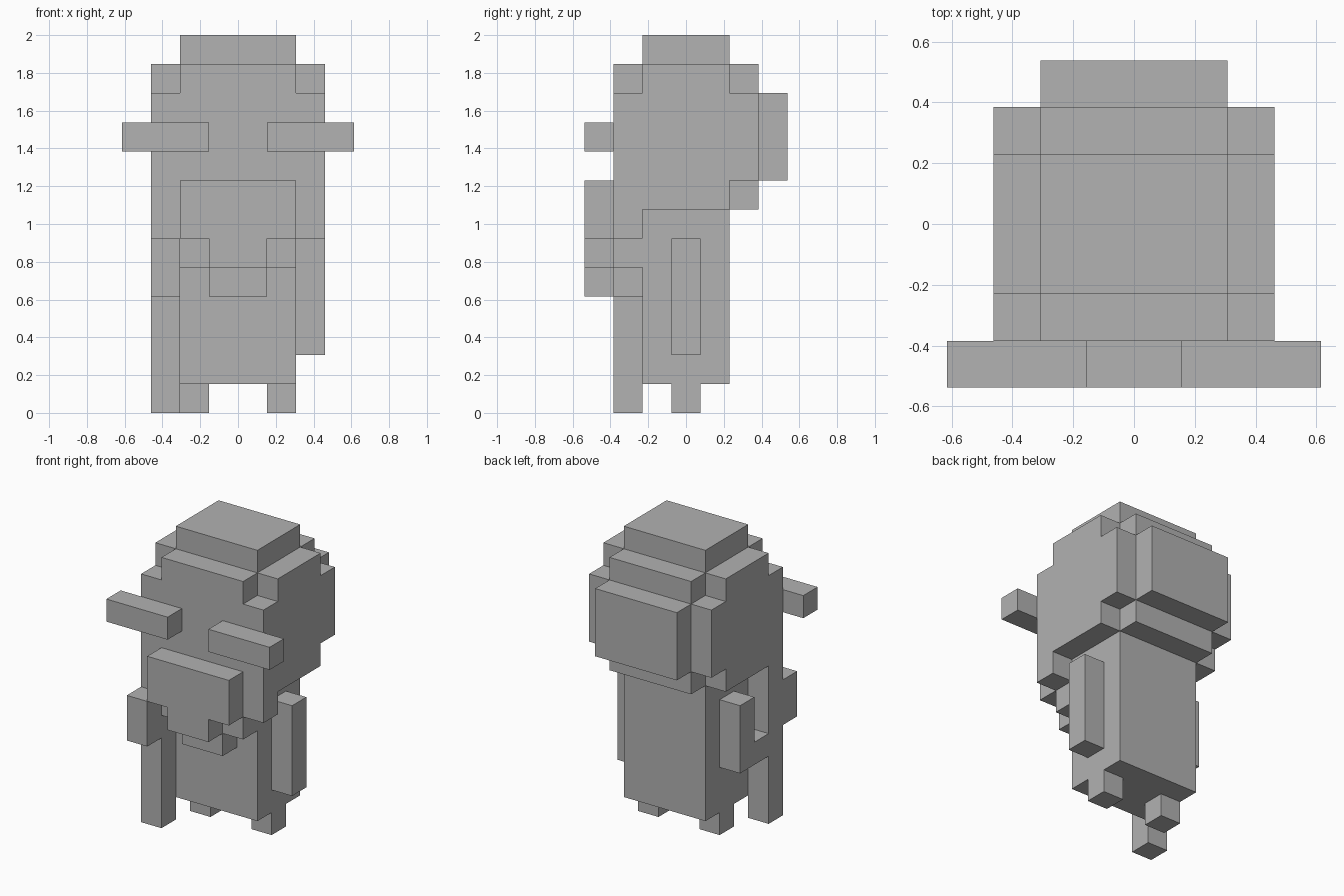
import bpy
import bmesh
from mathutils import Vector

cube = bpy.data.objects.get("Cube")
if cube:
    bpy.data.objects.remove(cube, do_unlink=True)

U = 2 / 13  # one block of the figure

grey = bpy.data.materials.new("plain_grey")
grey.use_nodes = True
colour = (0.445, 0.445, 0.445, 1)
grey.diffuse_color = colour
grey.node_tree.nodes["Principled BSDF"].inputs["Base Color"].default_value = colour


def part(name, *boxes):
    """Make one flat-shaded object from boxes given as (x0, x1, y0, y1, z0, z1) in blocks."""
    bm = bmesh.new()
    for x0, x1, y0, y1, z0, z1 in boxes:
        low, high = Vector((x0, y0, z0)) * U, Vector((x1, y1, z1)) * U
        for v in bmesh.ops.create_cube(bm, size=1)["verts"]:
            v.co = Vector([l if c < 0 else h for c, l, h in zip(v.co, low, high)])
    mesh = bpy.data.meshes.new(name)
    bm.to_mesh(mesh)
    bm.free()
    mesh.materials.append(grey)
    obj = bpy.data.objects.new(name, mesh)
    bpy.context.collection.objects.link(obj)
    return obj


def pair(name, x0, x1, *rest):
    """Make a part on the left and its mirror on the right."""
    part("left_" + name, (x0, x1, *rest))
    part("right_" + name, (-x1, -x0, *rest))


# Torso and feet
part("torso", (-2, 2, -1.5, 1.5, 1, 7))
pair("foot", 1, 2, -0.5, 0.5, 0, 1)

# Head: full middle, notched crown, base notched at the back
part("head", (-3, 3, -2.5, 2.5, 8, 11))
part("crown", (-2, 2, -2.5, 2.5, 11, 12), (-3, 3, -1.5, 1.5, 11, 12))
part("head_base", (-3, 3, -2.5, 1.5, 7, 8), (-2, 2, 1.5, 2.5, 7, 8))
part("jaw", (-3, 3, -2.5, -1.5, 6, 7))
part("head_top", (-2, 2, -1.5, 1.5, 12, 13))
part("hair_bun", (-2, 2, 2.5, 3.5, 8, 11))

# Face
pair("eyebrow", 1, 4, -3.5, -2.5, 9, 10)
part("beard_front", (-2, 2, -3.5, -2.5, 6, 8), (-1, 1, -3.5, -2.5, 5, 6))
part("beard_under", (-2, 2, -2.5, -1.5, 5, 6), (-1, 1, -2.5, -1.5, 4, 5))

# Left arm hangs down; right arm bends forward to hold the axe
part("left_arm", (2, 3, -0.5, 0.5, 2, 6))
part("right_arm", (-3, -2, -0.5, 0.5, 3, 6), (-3, -2, -1.5, -0.5, 3, 4))

# Axe
part("axe_handle", (-3, -2, -2.5, -1.5, 0, 6))
part("axe_blade", (-3, -2, -3.5, -2.5, 4, 6))
